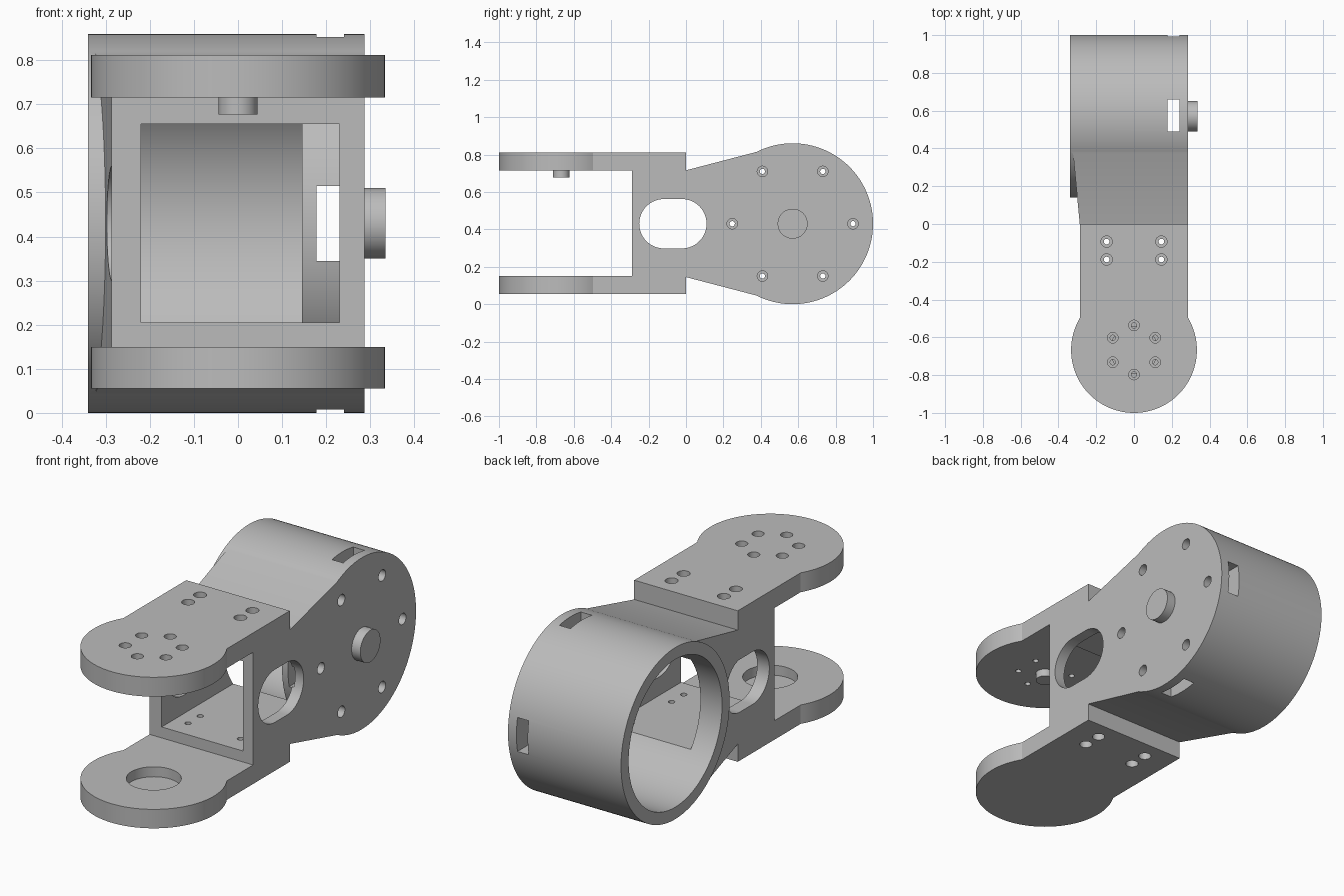
import bpy, bmesh, math
from mathutils import Vector, Matrix

cube = bpy.data.objects.get("Cube")
if cube:
    bpy.data.objects.remove(cube, do_unlink=True)

grey = bpy.data.materials.new("plain grey")
grey.use_nodes = True
colour = (0.5, 0.5, 0.5, 1)
grey.diffuse_color = colour
grey.node_tree.nodes["Principled BSDF"].inputs["Base Color"].default_value = colour


def finish(name, bm):
    bmesh.ops.recalc_face_normals(bm, faces=bm.faces)
    mesh = bpy.data.meshes.new(name)
    bm.to_mesh(mesh)
    bm.free()
    mesh.materials.append(grey)
    obj = bpy.data.objects.new(name, mesh)
    bpy.context.collection.objects.link(obj)
    return obj


def box(name, x, y, z):
    bm = bmesh.new()
    bmesh.ops.create_cube(bm, size=1)
    for v in bm.verts:
        v.co = [r[0] if c < 0 else r[1] for c, r in zip(v.co, (x, y, z))]
    return finish(name, bm)


def rod(name, start, end, r1, r2=None, sides=96):
    """Cylinder or cone between two points."""
    a, b = Vector(start), Vector(end)
    turn = Vector((0, 0, 1)).rotation_difference(b - a).to_matrix().to_4x4()
    bm = bmesh.new()
    bmesh.ops.create_cone(bm, cap_ends=True, segments=sides, radius1=r1,
                          radius2=r1 if r2 is None else r2, depth=(b - a).length,
                          matrix=Matrix.Translation((a + b) / 2) @ turn)
    return finish(name, bm)


def combine(target, tool, operation):
    """Apply a boolean and throw the tool away."""
    mod = target.modifiers.new("shape", 'BOOLEAN')
    mod.operation, mod.solver, mod.object = operation, 'EXACT', tool
    bpy.context.view_layer.objects.active = target
    bpy.ops.object.modifier_apply(modifier=mod.name)
    bpy.data.objects.remove(tool, do_unlink=True)


def add(tool):
    combine(bracket, tool, 'UNION')


def cut(tool):
    combine(bracket, tool, 'DIFFERENCE')


W = 0.287                 # half width of the body
CY, CZ, R = 0.57, 0.43, 0.43   # centre and radius of the housing
AY, AR = -0.667, 0.333    # centre and radius of the arm ends
LOW, HIGH = (0.055, 0.15), (0.715, 0.812)

# Central block
bracket = box("bracket", (-W, W), (-0.29, 0), (LOW[0], HIGH[1]))

# Wedge from block to housing, widening in height and to one side
wedge = box("wedge", (-W, W), (-0.1, 0.4), (0, 1))
for v in wedge.data.vertices:
    far = v.co.y > 0
    if far and v.co.x < 0:
        v.co.x = -0.325
    v.co.z = CZ + (0.39 if far else 0.285) * (1 if v.co.z > 0.5 else -1)
    v.co.y = 0.4 if far else 0
# a short overlap keeps the union watertight
for v in wedge.data.vertices:
    if v.co.y == 0:
        v.co.y = -0.002
add(wedge)

# Motor housing
add(rod("housing", (-0.34, CY, CZ), (W, CY, CZ), R, sides=128))

# Front window running back into the housing, stopped by the end disc
window = box("window", (-0.22, 0.23), (-0.5, CY), (0.205, 0.655))
combine(window, rod("end_disc", (0.145, CY, CZ), (0.4, CY, CZ), R - 0.002, sides=128),
        'DIFFERENCE')
cut(window)
cut(rod("bore", (-0.5, CY, CZ), (0.145, CY, CZ), 0.37, sides=128))

# Arms with round ends
for z in (LOW, HIGH):
    add(box("arm", (-W, W), (AY, -0.25), z) if z is None else
        box("arm", (-W, W), (AY, -0.27), z))
    add(rod("arm_end", (0, AY, z[0]), (0, AY, z[1]), AR, sides=128))

# Oval opening through both side walls
oval = box("oval", (-0.6, 0.6), (-0.118, -0.022), (CZ - 0.132, CZ + 0.132))
for y in (-0.118, -0.022):
    combine(oval, rod("oval_end", (-0.6, y, CZ), (0.6, y, CZ), 0.132, sides=64), 'UNION')
cut(oval)

# Crossed slots through the end disc
cut(box("slot", (0.178, 0.24), (0.49, 0.66), (-0.2, 1.2)))
cut(box("slot", (0.178, 0.24), (0.1, 1.2), (CZ - 0.085, CZ + 0.085)))


def screw_hole(surface, inward, through, head, sink):
    """Narrow through hole with a wide head pocket."""
    p, d = Vector(surface), Vector(inward)
    cut(rod("shank", p - d * 0.05, p + d * through, head * 0.5, sides=24))
    cut(rod("head", p - d * 0.05, p + d * sink, head, sides=24))


# Screw holes in the housing face and the upper arm
for i in range(6):
    a = i * math.pi / 3
    screw_hole((W, CY + 0.323 * math.cos(a), CZ + 0.323 * math.sin(a)),
               (-1, 0, 0), 0.2, 0.028, 0.04)
    screw_hole((0.13 * math.sin(a), AY + 0.13 * math.cos(a), HIGH[1]),
               (0, 0, -1), 0.15, 0.028, 0.05)

# Screw holes in the top and bottom of the block
for x in (-0.145, 0.145):
    for y in (-0.093, -0.188):
        screw_hole((x, y, HIGH[1]), (0, 0, -1), 0.2, 0.03, 0.05)
        screw_hole((x, y, LOW[0]), (0, 0, 1), 0.2, 0.03, 0.05)

# Bearing recess in the lower arm
cut(rod("recess", (0, AY, LOW[1] - 0.05), (0, AY, 0.3), 0.125))

# Pivot pins
pin = rod("arm_pin", (0, AY, 0.677), (0, AY, HIGH[0] + 0.01), 0.044, sides=48)
knob = rod("side_pin", (W - 0.01, CY, CZ), (0.335, CY, CZ), 0.08, sides=64)

# Smooth round walls, crisp edges
bpy.ops.object.select_all(action='DESELECT')
for obj in (bracket, pin, knob):
    obj.select_set(True)
bpy.context.view_layer.objects.active = bracket
bpy.ops.object.shade_smooth_by_angle(angle=math.radians(25))
